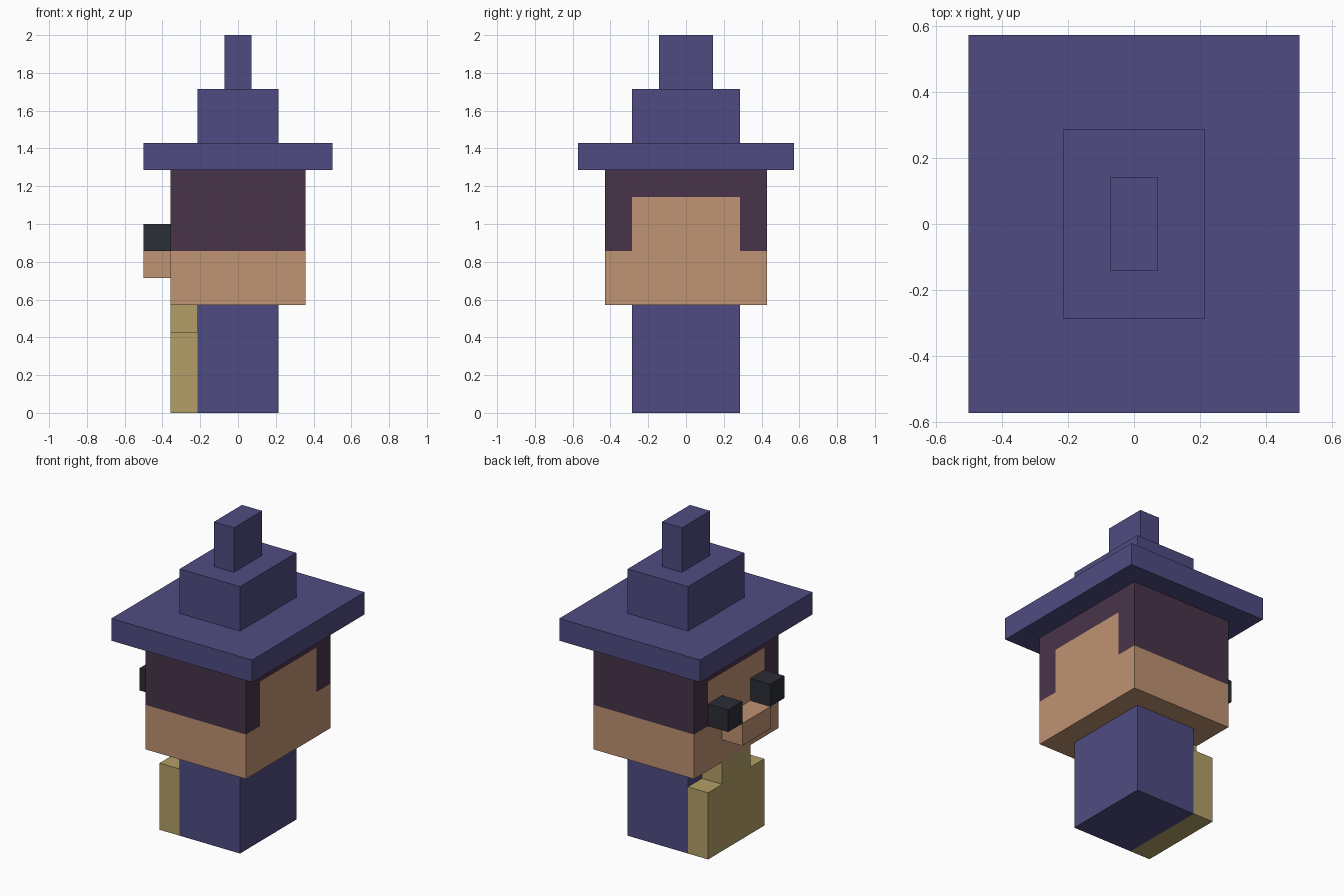
import bpy
import bmesh
from mathutils import Vector

U = 1 / 7  # one block of the model

if "Cube" in bpy.data.objects:
    bpy.data.objects.remove(bpy.data.objects["Cube"])


def material(name, r, g, b):
    """Flat material from 8-bit display values, converted to linear."""
    lin = [((c / 255 + 0.055) / 1.055) ** 2.4 for c in (r, g, b)] + [1]
    mat = bpy.data.materials.new(name)
    mat.use_nodes = True
    mat.diffuse_color = lin
    mat.node_tree.nodes["Principled BSDF"].inputs["Base Color"].default_value = lin
    return mat


purple = material("purple cloth", 79, 75, 130)
skin = material("skin", 191, 147, 115)
hair = material("dark hair", 72, 52, 74)
black = material("eye black", 44, 46, 55)
straw = material("blond beard", 179, 159, 104)


def block(name, mats, x, y, z, cuts=()):
    """Box from (min, max) ranges in block units, sliced by (axis, position) cuts."""
    bm = bmesh.new()
    bmesh.ops.create_cube(bm, size=1)
    for v in bm.verts:
        v.co = Vector([(r[0] if c < 0 else r[1]) * U for c, r in zip(v.co, (x, y, z))])
    for axis, pos in cuts:
        normal = Vector((0, 0, 0))
        normal[axis] = 1
        bmesh.ops.bisect_plane(bm, geom=bm.verts[:] + bm.edges[:] + bm.faces[:],
                               plane_co=normal * pos * U, plane_no=normal)
    mesh = bpy.data.meshes.new(name)
    bm.to_mesh(mesh)
    bm.free()
    for m in mats:
        mesh.materials.append(m)
    obj = bpy.data.objects.new(name, mesh)
    bpy.context.collection.objects.link(obj)
    return obj


# Body
block("body", [purple], (-1.5, 1.5), (-2, 2), (0, 4))

# Beard: one stepped profile in y and z, extruded along x
profile = [(-2, 0), (2, 0), (2, 3), (1, 3), (1, 4), (-1, 4), (-1, 3), (-2, 3)]
bm = bmesh.new()
face = bm.faces.new([bm.verts.new((-2.5 * U, y * U, z * U)) for y, z in profile])
ext = bmesh.ops.extrude_face_region(bm, geom=[face])["geom"]
bmesh.ops.translate(bm, vec=(U, 0, 0),
                    verts=[e for e in ext if isinstance(e, bmesh.types.BMVert)])
bmesh.ops.recalc_face_normals(bm, faces=bm.faces)
beard_mesh = bpy.data.meshes.new("beard")
bm.to_mesh(beard_mesh)
bm.free()
beard_mesh.materials.append(straw)
bpy.context.collection.objects.link(bpy.data.objects.new("beard", beard_mesh))

# Head: hair above the cheek line, with a skin window on both x sides
head = block("head", [skin, hair], (-2.5, 2.5), (-3, 3), (4, 9),
             cuts=[(2, 6), (2, 8), (1, -2), (1, 2)])
for p in head.data.polygons:
    c = p.center / U
    window = abs(p.normal.x) > 0.5 and abs(c.y) < 2 and c.z < 8
    p.material_index = int(c.z > 6 and not window)

# Face
block("nose", [skin], (-3.5, -2.5), (-1, 1), (5, 6))
for side, name in ((-1, "left_eye"), (1, "right_eye")):
    block(name, [black], (-3.5, -2.5), sorted((side, side * 2)), (6, 7))

# Hat
block("hat_brim", [purple], (-3.5, 3.5), (-4, 4), (9, 10))
block("hat_crown", [purple], (-1.5, 1.5), (-2, 2), (10, 12))
block("hat_tip", [purple], (-0.5, 0.5), (-1, 1), (12, 14))
